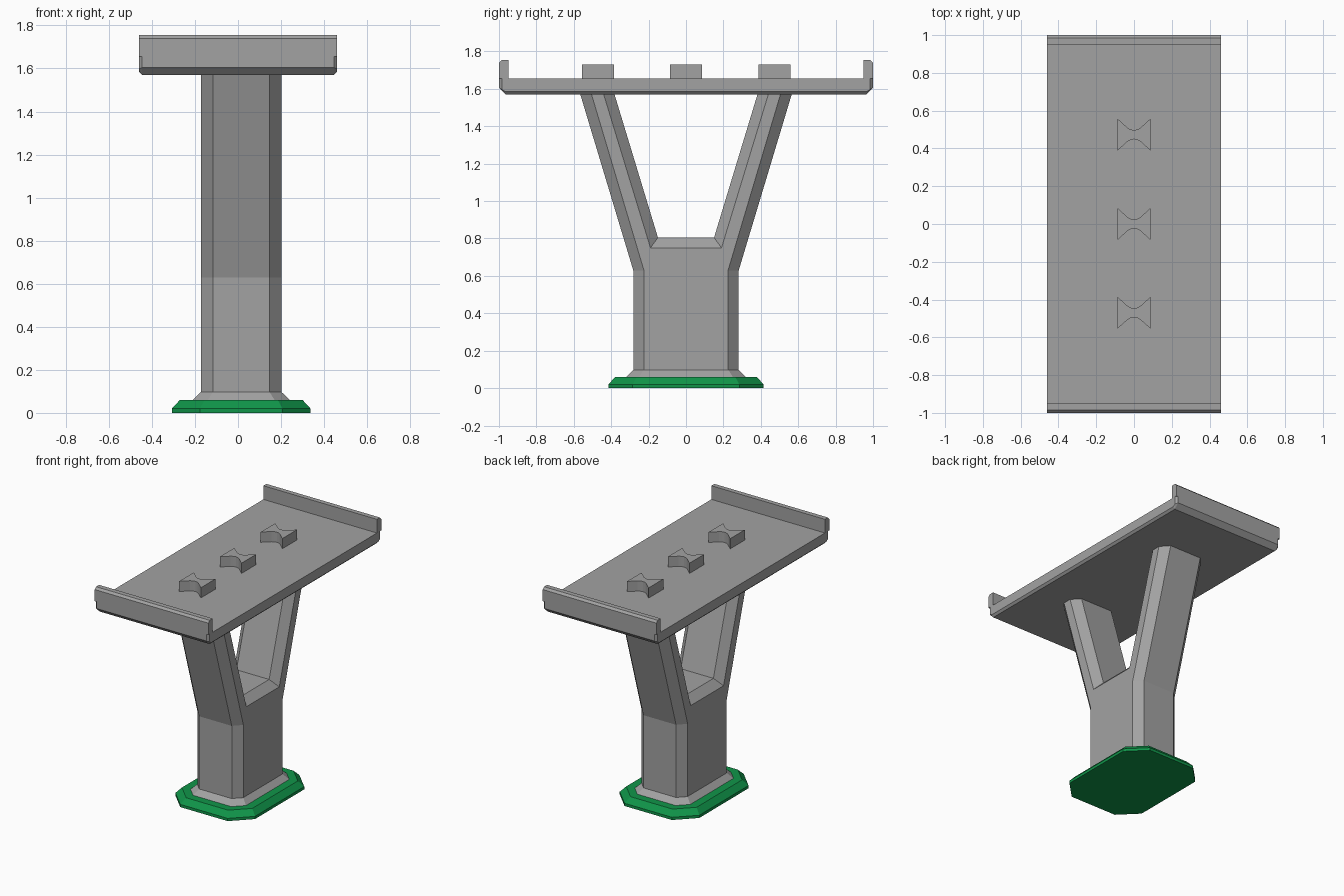
import bpy, bmesh

if "Cube" in bpy.data.objects:
    bpy.data.objects.remove(bpy.data.objects["Cube"])

CX = 0.015  # the post sits slightly off the deck centre


def paint(name, rgb):
    mat = bpy.data.materials.new(name)
    mat.diffuse_color = (*rgb, 1)
    mat.use_nodes = True
    mat.node_tree.nodes["Principled BSDF"].inputs["Base Color"].default_value = mat.diffuse_color
    return mat


grey = paint("dark_grey", (0.365, 0.365, 0.365))
green = paint("green", (0.005, 0.30, 0.067))


def finish(name, bm, mat=grey):
    bmesh.ops.recalc_face_normals(bm, faces=bm.faces)
    mesh = bpy.data.meshes.new(name)
    bm.to_mesh(mesh)
    bm.free()
    mesh.materials.append(mat)
    obj = bpy.data.objects.new(name, mesh)
    bpy.context.collection.objects.link(obj)


def loft(name, rings, mat=grey):
    """Join equal-length point rings in order and cap both ends."""
    bm = bmesh.new()
    loops = [[bm.verts.new(p) for p in ring] for ring in rings]
    n = len(loops[0])
    for a, b in zip(loops, loops[1:]):
        for i in range(n):
            j = (i + 1) % n
            bm.faces.new((a[i], a[j], b[j], b[i]))
    bm.faces.new(loops[0])
    bm.faces.new(loops[-1])
    finish(name, bm, mat)


def octagon(hx, hy, cut, z):
    pts = [(hx, hy - cut), (hx - cut, hy), (cut - hx, hy), (-hx, hy - cut),
           (-hx, cut - hy), (cut - hx, -hy), (hx - cut, -hy), (hx, cut - hy)]
    return [(x + CX, y, z) for x, y in pts]


# Green foot plate
loft("foot_plate", [octagon(0.322, 0.415, 0.13, 0.0),
                    octagon(0.322, 0.415, 0.13, 0.02),
                    octagon(0.285, 0.378, 0.115, 0.06)], green)

# Flared collar at the bottom of the post
loft("post_collar", [octagon(0.225, 0.32, 0.07, 0.06),
                     octagon(0.186, 0.282, 0.055, 0.098)])


# Forked post: wide outline inside, inset outline on the outer faces
def fork(x, half):
    left = [(-y, z) for y, z in reversed(half)]
    return [(x + CX, y, z) for y, z in half + left]


core = [(0.282, 0.098), (0.282, 0.63), (0.565, 1.57), (0.382, 1.57), (0.15, 0.805)]
inset = [(0.225, 0.098), (0.225, 0.63), (0.505, 1.57), (0.44, 1.57), (0.19, 0.75)]
loft("forked_post", [fork(-0.186, inset), fork(-0.132, core),
                     fork(0.132, core), fork(0.186, inset)])

# Deck slab with bevelled underside and corners
bm = bmesh.new()
corner = [(0.445, 0.965, 1.57), (0.46, 0.965, 1.585), (0.46, 0.985, 1.597),
          (0.445, 1.0, 1.605), (0.46, 0.985, 1.655), (0.445, 1.0, 1.655)]
for sx in (-1, 1):
    for sy in (-1, 1):
        for x, y, z in corner:
            bm.verts.new((sx * x, sy * y, z))
bmesh.ops.convex_hull(bm, input=bm.verts)
bmesh.ops.dissolve_limit(bm, angle_limit=0.01, verts=bm.verts, edges=bm.edges)
finish("deck", bm)

# Raised lips on the two short ends
lip = [(0.95, 1.655), (0.95, 1.755), (0.985, 1.755), (1.0, 1.74), (1.0, 1.655)]
for name, s in (("front_lip", -1), ("back_lip", 1)):
    loft(name, [[(x, s * y, z) for y, z in lip] for x in (-0.46, 0.46)])

# Bow-tie connector pegs along the deck
edge = [(0.088, 0.085), (0.035, 0.037), (0.018, 0.027), (0, 0.024),
        (-0.018, 0.027), (-0.035, 0.037), (-0.088, 0.085)]
bow = edge + [(-x, -y) for x, y in edge]
for i, cy in enumerate((-0.47, 0.0, 0.473)):
    loft(f"connector_peg_{i + 1}",
         [[(x, y + cy, z) for x, y in bow] for z in (1.655, 1.73)])
